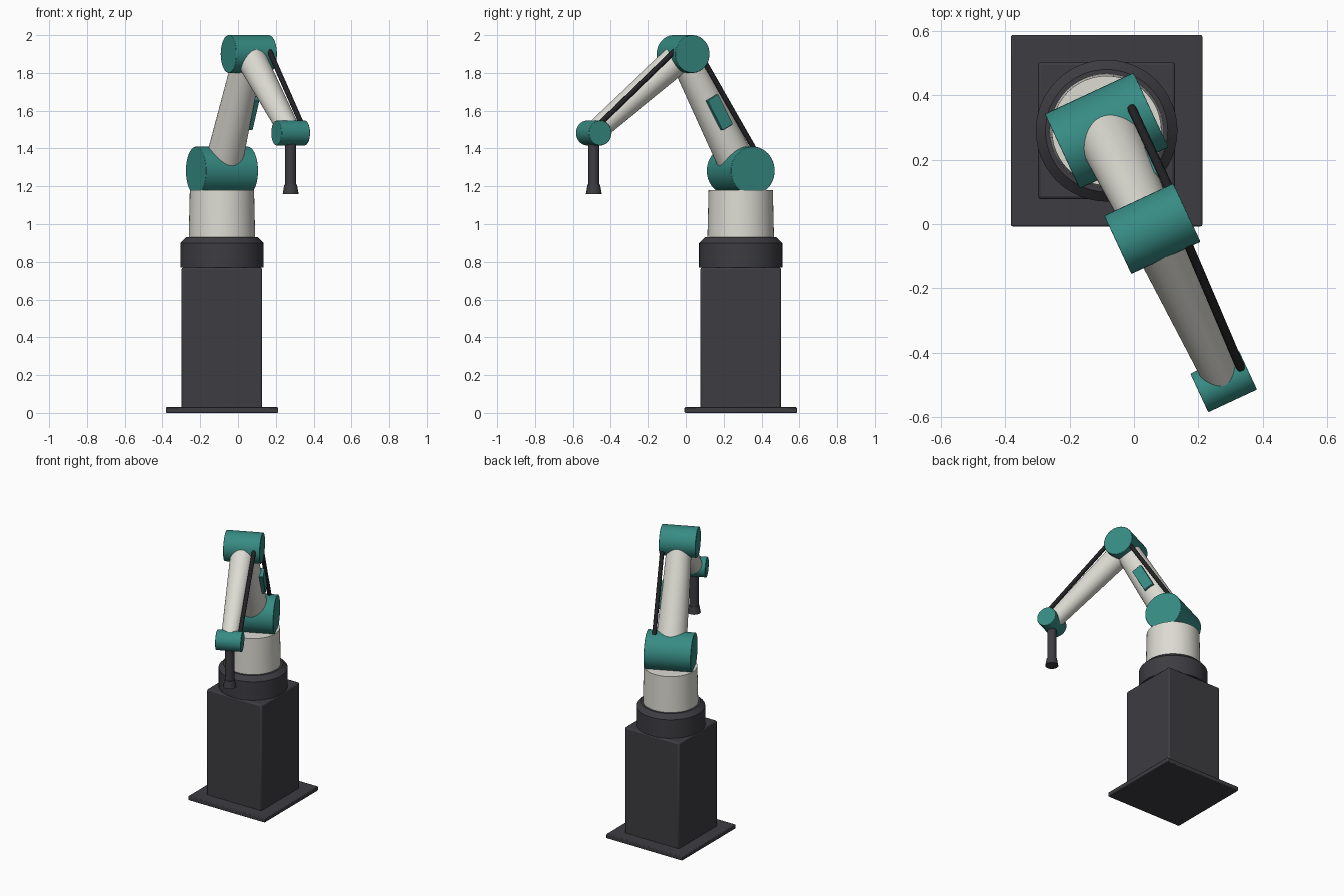
import bpy
import math
from mathutils import Vector, Matrix

if "Cube" in bpy.data.objects:
    bpy.data.objects.remove(bpy.data.objects["Cube"], do_unlink=True)


def make_material(name, rgb):
    mat = bpy.data.materials.new(name)
    mat.use_nodes = True
    mat.diffuse_color = (*rgb, 1)
    bsdf = mat.node_tree.nodes["Principled BSDF"]
    bsdf.inputs["Base Color"].default_value = (*rgb, 1)
    bsdf.inputs["Roughness"].default_value = 0.5
    return mat


CHARCOAL = make_material("charcoal", (0.047, 0.045, 0.053))
RUBBER = make_material("black rubber", (0.016, 0.016, 0.018))
IVORY = make_material("ivory", (0.72, 0.71, 0.65))
TEAL = make_material("teal", (0.038, 0.26, 0.23))

# Arm frame: side is the joint axis, forward is the reach direction
YAW = math.radians(25)
BASE = Vector((-0.085, 0.29, 0))
SIDE = Vector((math.cos(YAW), math.sin(YAW), 0))
FORWARD = Vector((math.sin(YAW), -math.cos(YAW), 0))
UP = Vector((0, 0, 1))


def arm_point(forward, height, side=0):
    return BASE + FORWARD * forward + SIDE * side + UP * height


def finish(name, mat, bevel=0):
    obj = bpy.context.object
    obj.name = name
    obj.data.materials.append(mat)
    if bevel:
        mod = obj.modifiers.new("Bevel", "BEVEL")
        mod.width = bevel
        mod.segments = 2
        mod.limit_method = "ANGLE"
    bpy.ops.object.shade_smooth_by_angle(angle=math.radians(35))
    return obj


def box(name, size, center, mat, bevel=0, rotation=None):
    bpy.ops.mesh.primitive_cube_add(size=1)
    obj = bpy.context.object
    obj.data.transform(Matrix.Diagonal((*size, 1)))
    turn = rotation.to_4x4() if rotation else Matrix()
    obj.matrix_world = Matrix.Translation(center) @ turn
    return finish(name, mat, bevel)


def tube(name, start, end, r1, r2, mat, bevel=0):
    axis = end - start
    bpy.ops.mesh.primitive_cone_add(vertices=48, radius1=r1, radius2=r2, depth=axis.length)
    obj = bpy.context.object
    turn = axis.to_track_quat("Z", "Y").to_matrix().to_4x4()
    obj.matrix_world = Matrix.Translation((start + end) / 2) @ turn
    return finish(name, mat, bevel)


def upright(name, z1, z2, r1, r2, mat, forward=0):
    return tube(name, arm_point(forward, z1), arm_point(forward, z2), r1, r2, mat)


def joint(name, center, radius, length):
    half = SIDE * length / 2
    return tube(name, center - half, center + half, radius, radius, TEAL, 0.003)


# Pedestal
box("floor_plate", (0.594, 0.594, 0.03), BASE + UP * 0.015, CHARCOAL, 0.005)
box("pedestal_column", (0.426, 0.426, 0.75), BASE + UP * 0.395, CHARCOAL, 0.01)

# Turntable and turret
upright("turntable", 0.77, 0.9, 0.22, 0.22, CHARCOAL)
upright("turntable_chamfer", 0.9, 0.93, 0.22, 0.19, CHARCOAL)
upright("turret", 0.92, 1.18, 0.176, 0.17, IVORY)

# Joints
shoulder = arm_point(0, 1.282)
elbow = arm_point(0.336, 1.9)
wrist = arm_point(0.86, 1.482)
joint("shoulder_joint", shoulder, 0.128, 0.304)
joint("elbow_joint", elbow, 0.1, 0.237)
joint("wrist_joint", wrist, 0.066, 0.167)

# Arm links
tube("upper_arm", shoulder, elbow, 0.1, 0.078, IVORY)
tube("forearm", elbow, wrist, 0.081, 0.057, IVORY)

# Side panel on the upper arm
along = (elbow - shoulder).normalized()
across = along.cross(SIDE)
frame = Matrix((SIDE, across, along)).transposed()
box("side_panel", (0.03, 0.07, 0.18), (shoulder + elbow) / 2 + SIDE * 0.092, TEAL, 0.003, frame)

# Cable over the elbow
route = [(-0.03, 1.40, 0.1), (0.25, 1.845, 0.1), (0.335, 1.985, 0.086),
         (0.425, 1.914, 0.08), (0.845, 1.54, 0.066)]
curve = bpy.data.curves.new("cable", "CURVE")
curve.dimensions = "3D"
curve.bevel_depth = 0.014
curve.bevel_resolution = 3
curve.use_fill_caps = True
spline = curve.splines.new("POLY")
spline.points.add(len(route) - 1)
for point, (forward, height, side) in zip(spline.points, route):
    point.co = (*arm_point(forward, height, side), 1)
spline.use_smooth = True
curve.materials.append(RUBBER)
bpy.context.collection.objects.link(bpy.data.objects.new("cable", curve))

# Tool hanging from the wrist
upright("tool_shaft", 1.2, 1.46, 0.029, 0.029, CHARCOAL, 0.86)
upright("tool_tip", 1.16, 1.21, 0.042, 0.033, CHARCOAL, 0.86)
